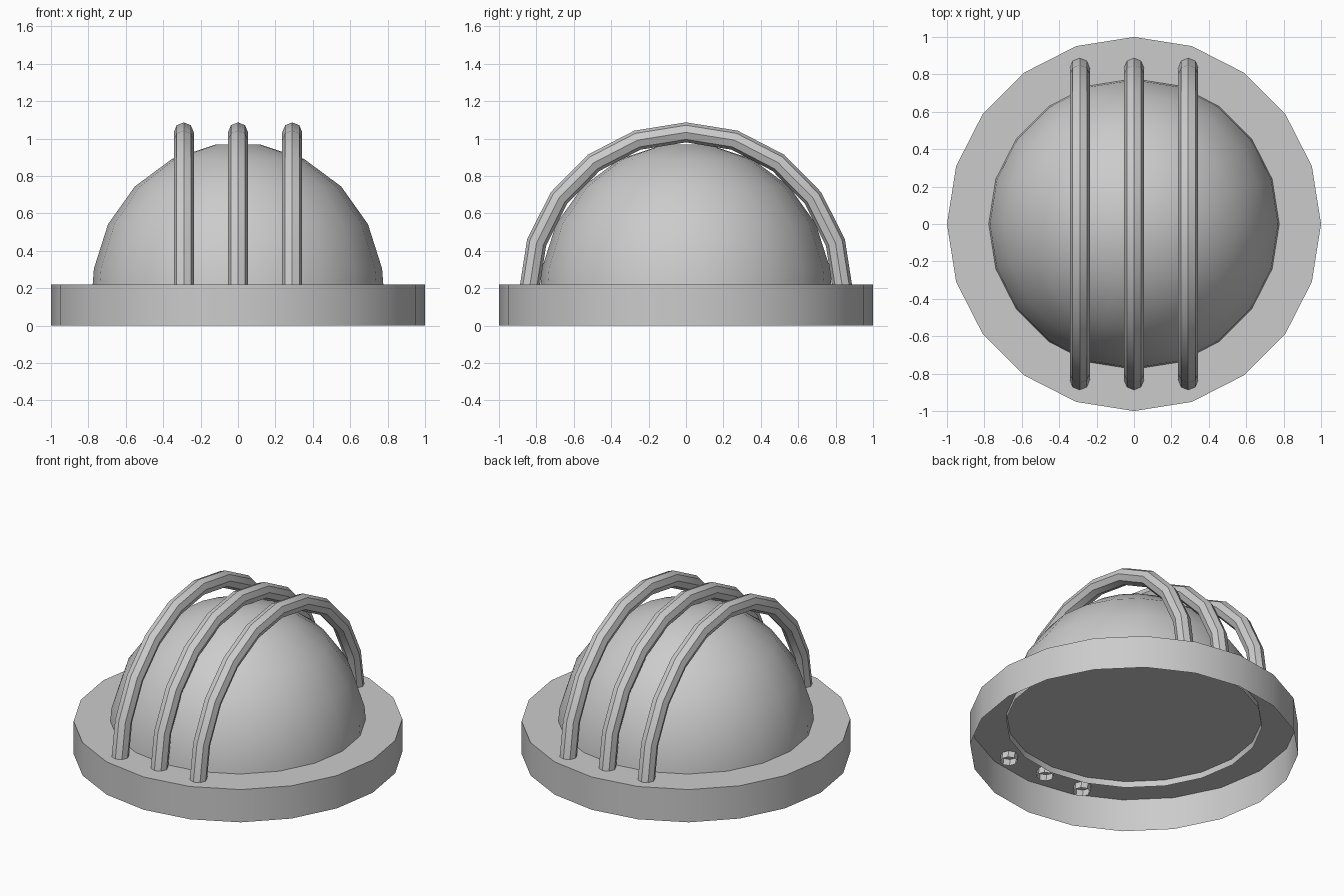
import bpy, bmesh
from math import sin, cos, pi, radians

if "Cube" in bpy.data.objects:
    bpy.data.objects.remove(bpy.data.objects["Cube"])

SIDES = 20
CENTRE_Z = 0.18


def finish(name, bm):
    me = bpy.data.meshes.new(name)
    bm.to_mesh(me)
    bm.free()
    ob = bpy.data.objects.new(name, me)
    bpy.context.collection.objects.link(ob)
    bpy.ops.object.select_all(action='DESELECT')
    ob.select_set(True)
    bpy.context.view_layer.objects.active = ob
    bpy.ops.object.shade_smooth_by_angle(angle=radians(30))
    return ob


def ring(bm, pts):
    return [bm.verts.new(p) for p in pts]


def bridge(bm, a, b):
    n = len(a)
    for i in range(n):
        j = (i + 1) % n
        bm.faces.new((a[i], a[j], b[j], b[i]))


def lathe(name, profile):
    """Revolve (radius, z) points about z, closing only the top."""
    bm = bmesh.new()
    rings = [ring(bm, [(r * cos(2 * pi * i / SIDES), r * sin(2 * pi * i / SIDES), z)
                       for i in range(SIDES)]) for r, z in profile]
    for a, b in zip(rings, rings[1:]):
        bridge(bm, a, b)
    bm.faces.new(rings[-1])
    return finish(name, bm)


def guard_bar(name, x, ry=0.84, rz=0.853, r=0.0535, steps=10, sides=8):
    """Open-ended octagonal tube swept along a half ellipse from front to back."""
    bm = bmesh.new()
    rings = []
    for k in range(steps + 1):
        t = pi * k / steps
        pts = []
        for i in range(sides):
            a = 2 * pi * i / sides
            out = r * cos(a)
            pts.append((x + r * sin(a), -(ry + out) * cos(t),
                        CENTRE_Z + (rz + out) * sin(t)))
        rings.append(ring(bm, pts))
    for a, b in zip(rings, rings[1:]):
        bridge(bm, a, b)
    bmesh.ops.recalc_face_normals(bm, faces=bm.faces)
    return finish(name, bm)


# round base, open underneath
lathe("base", [(1, 0), (1, 0.22)])

# dome lens, its open rim sunk slightly through the base top
lathe("dome", [(0.78 * cos(radians(d)), CENTRE_Z + 0.797 * sin(radians(d)))
               for d in (0, 9, 27, 45, 63, 81)])

# three guard bars over the dome
for label, x in (("left", -0.29), ("middle", 0), ("right", 0.29)):
    guard_bar("guard_bar_" + label, x)
